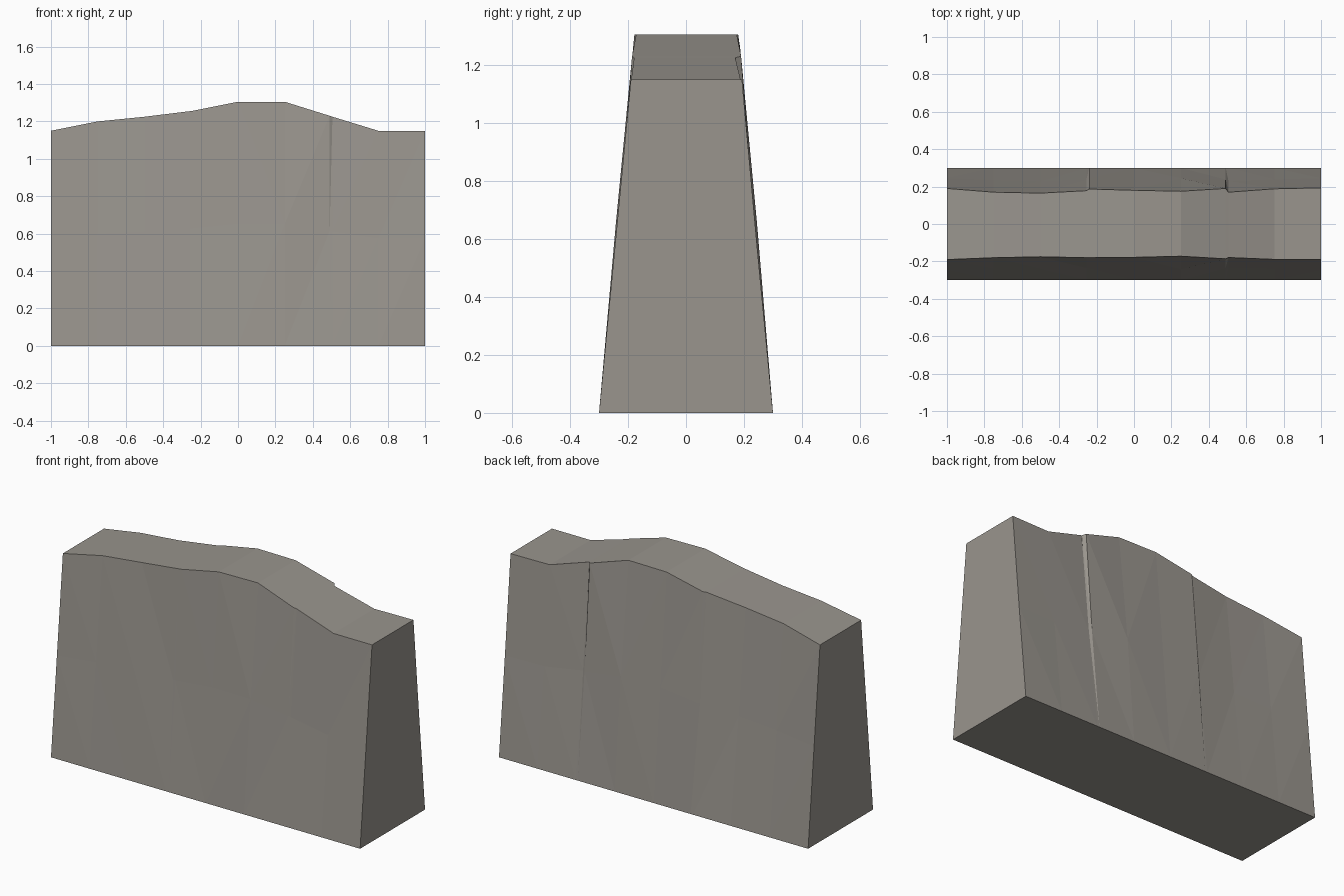
import bpy
import bmesh

default_cube = bpy.data.objects.get("Cube")
if default_cube:
    bpy.data.objects.remove(default_cube)

# Weathered stone
stone = bpy.data.materials.new("warm_grey_stone")
stone.use_nodes = True
colour = (0.32, 0.30, 0.27, 1)
stone.diffuse_color = colour
stone.node_tree.nodes["Principled BSDF"].inputs["Base Color"].default_value = colour

# Each station: x, crest height, front crest, front waist, back waist, back crest
HALF_BASE = 0.30
stations = [
    (-1.0, 1.15, 0.19, 0.245, 0.245, 0.19),
    (-0.75, 1.20, 0.18, 0.24, 0.235, 0.17),
    (-0.5, 1.225, 0.175, 0.24, 0.228, 0.165),
    (-0.255, 1.255, 0.18, 0.235, 0.235, 0.178),
    (-0.24, 1.257, 0.18, 0.235, 0.245, 0.187),
    (0.0, 1.305, 0.178, 0.237, 0.24, 0.18),
    (0.25, 1.305, 0.172, 0.242, 0.245, 0.175),
    (0.49, 1.23, 0.186, 0.235, 0.238, 0.19),
    (0.505, 1.225, 0.179, 0.235, 0.23, 0.17),
    (0.75, 1.15, 0.189, 0.24, 0.238, 0.188),
    (1.0, 1.15, 0.19, 0.245, 0.245, 0.193),
]

# Loft the cross-sections along the wall
bm = bmesh.new()
rings = []
for x, top, front_top, front_mid, back_mid, back_top in stations:
    section = [(-HALF_BASE, 0), (-front_mid, top / 2), (-front_top, top),
               (back_top, top), (back_mid, top / 2), (HALF_BASE, 0)]
    rings.append([bm.verts.new((x, y, z)) for y, z in section])

for a, b in zip(rings, rings[1:]):
    for i in range(len(a)):
        j = (i + 1) % len(a)
        bm.faces.new((a[i], b[i], b[j], a[j]))
bm.faces.new(rings[0])
bm.faces.new(rings[-1])

# Split the warped panels into flat facets
bmesh.ops.recalc_face_normals(bm, faces=bm.faces)
bmesh.ops.triangulate(bm, faces=bm.faces)

mesh = bpy.data.meshes.new("wall_segment")
bm.to_mesh(mesh)
bm.free()
mesh.materials.append(stone)
wall = bpy.data.objects.new("wall_segment", mesh)
bpy.context.collection.objects.link(wall)
